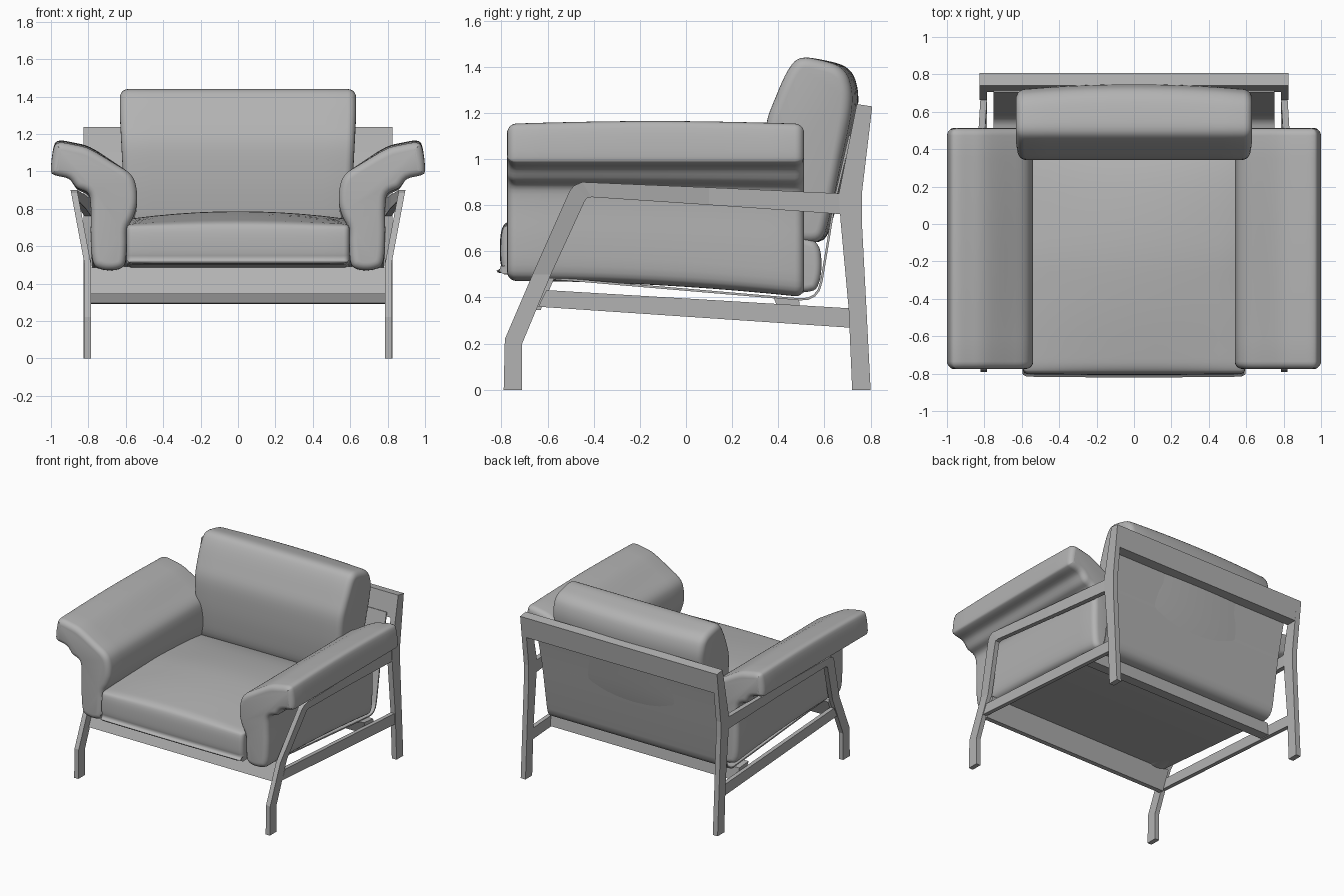
import bpy, bmesh, math
from mathutils import Vector

cube = bpy.data.objects.get("Cube")
if cube:
    bpy.data.objects.remove(cube, do_unlink=True)

grey = bpy.data.materials.new("plain_grey")
grey.use_nodes = True
colour = (0.45, 0.45, 0.45, 1)
grey.diffuse_color = colour
grey.node_tree.nodes["Principled BSDF"].inputs["Base Color"].default_value = colour


def clamp(v):
    return max(0.0, min(1.0, v))


def finish(name, bm, smooth=None):
    bmesh.ops.recalc_face_normals(bm, faces=bm.faces)
    mesh = bpy.data.meshes.new(name)
    bm.to_mesh(mesh)
    bm.free()
    mesh.materials.append(grey)
    ob = bpy.data.objects.new(name, mesh)
    bpy.context.scene.collection.objects.link(ob)
    if smooth:
        bpy.ops.object.select_all(action="DESELECT")
        ob.select_set(True)
        bpy.context.view_layer.objects.active = ob
        bpy.ops.object.shade_smooth_by_angle(angle=math.radians(smooth))
    return ob


def bridge(bm, rings):
    """Skin a row of closed rings and cap both ends."""
    loops = [[bm.verts.new(p) for p in ring] for ring in rings]
    n = len(loops[0])
    for a, b in zip(loops, loops[1:]):
        for i in range(n):
            j = (i + 1) % n
            bm.faces.new((a[i], a[j], b[j], b[i]))
    bm.faces.new(loops[0])
    bm.faces.new(loops[-1])


def ribbon(name, pairs, x0, x1, lean=lambda y, z: 0, smooth=None):
    """Bar whose side outline is given as pairs of (y, z) edge points."""
    bm = bmesh.new()
    rings = []
    for (ya, za), (yb, zb) in pairs:
        ring = []
        for x, y, z in ((x0, ya, za), (x1, ya, za), (x1, yb, zb), (x0, yb, zb)):
            ring.append((x + math.copysign(lean(y, z), x0 + x1), y, z))
        rings.append(ring)
    bridge(bm, rings)
    return finish(name, bm, smooth)


def curve_points(points, steps=4):
    """Closed smooth curve through the points."""
    pts = [Vector(p) for p in points]
    out = []
    n = len(pts)
    for i in range(n):
        a, b, c, d = (pts[(i + k) % n] for k in (-1, 0, 1, 2))
        for s in range(steps):
            t = s / steps
            out.append(b + 0.5 * t * (c - a + t * (2 * a - 5 * b + 4 * c - d
                                                   + t * (3 * (b - c) + d - a))))
    return out


def cushion(name, profile, start, end, radius, place, steps=10):
    """Extruded soft profile with rounded ends."""
    pts = curve_points(profile)
    n = len(pts)
    area = sum(pts[i - 1].cross(pts[i]) for i in range(n))
    normals = []
    for i in range(n):
        t = (pts[(i + 1) % n] - pts[i - 1]).normalized()
        normals.append(Vector((t.y, -t.x)) * (1 if area > 0 else -1))
    stations = []
    for k in range(6):
        a = math.pi / 2 * k / 5
        stations.append((start + radius * (1 - math.sin(a)), radius * (1 - math.cos(a))))
    stations.reverse()
    stations = [(s, r) for s, r in stations]
    head = sorted(((start + radius * (1 - math.cos(math.pi / 2 * k / 5)),
                    radius * (1 - math.sin(math.pi / 2 * k / 5))) for k in range(6)))
    tail = [(start + end - s, r) for s, r in reversed(head)]
    lo, hi = start + radius, end - radius
    middle = [(lo + (hi - lo) * k / steps, 0) for k in range(1, steps)]
    bm = bmesh.new()
    bridge(bm, [[place(s, *(p - m * r)) for p, m in zip(pts, normals)]
                for s, r in head + middle + tail])
    return finish(name, bm, 50)


# Side frames: the arm rail leans outward towards the front
def lean(y, z):
    return 0.075 * clamp((z - 0.5) / 0.4) * clamp((0.66 - y) / 1.1)


leg_and_arm = [((-0.79, 0), (-0.71, 0)), ((-0.785, 0.22), (-0.71, 0.2)),
               ((-0.665, 0.5), (-0.585, 0.5)), ((-0.505, 0.86), (-0.44, 0.815)),
               ((-0.485, 0.885), (-0.43, 0.83)), ((-0.45, 0.9), (-0.41, 0.835)),
               ((0.1, 0.877), (0.1, 0.801)), ((0.69, 0.85), (0.69, 0.76))]
post = [((0.72, 0), (0.80, 0)), ((0.705, 0.35), (0.782, 0.35)),
        ((0.67, 0.73), (0.762, 0.73)), ((0.662, 0.85), (0.762, 0.85)),
        ((0.74, 1.238), (0.807, 1.228))]
low_rail = [((-0.64, 0.36), (-0.605, 0.432)), ((0.73, 0.268), (0.73, 0.352))]
for side, s in (("left", 1), ("right", -1)):
    ribbon(side + "_front_leg_and_arm_rail", leg_and_arm, s * 0.785, s * 0.82, lean)
    ribbon(side + "_rear_post", post, s * 0.785, s * 0.825)
    ribbon(side + "_lower_rail", low_rail, s * 0.787, s * 0.818)

# Cross members
ribbon("front_plank", [((-0.665, 0.345), (-0.63, 0.345)),
                       ((-0.605, 0.485), (-0.57, 0.485))], -0.79, 0.79)
ribbon("rear_beam", [((0.42, 0.295), (0.5, 0.29)), ((0.38, 0.4), (0.49, 0.39))], -0.79, 0.79)
ribbon("back_board", [((0.707, 1.07), (0.788, 1.07)),
                      ((0.74, 1.238), (0.807, 1.228))], -0.79, 0.79)

# Thin shell carrying the cushions
path = [(-0.6, 0.48), (-0.05, 0.433), (0.49, 0.387), (0.53, 0.39), (0.56, 0.405),
        (0.58, 0.43), (0.592, 0.47), (0.65, 0.82), (0.715, 1.1)]
pairs = []
for i, p in enumerate(path):
    t = (Vector(path[min(i + 1, len(path) - 1)]) - Vector(path[max(i - 1, 0)])).normalized()
    pairs.append((p, (p[0] - t.y * 0.01, p[1] + t.x * 0.01)))
ribbon("seat_shell", pairs, -0.75, 0.75, smooth=40)

# Arm cushions: upright body with a flap rolled outward
arm = [(1.0, 1.01), (0.985, 1.13), (0.955, 1.16), (0.88, 1.15), (0.79, 1.125),
       (0.66, 1.045), (0.575, 0.985), (0.545, 0.92), (0.54, 0.83), (0.56, 0.755),
       (0.592, 0.69), (0.595, 0.6), (0.605, 0.505), (0.65, 0.475), (0.73, 0.477),
       (0.775, 0.515), (0.787, 0.65), (0.787, 0.8), (0.8, 0.88), (0.86, 0.91),
       (0.905, 0.96), (0.98, 0.98)]
for side, s in (("left", 1), ("right", -1)):
    def place_arm(y, x, z, s=s):
        t = (y + 0.78) / 1.29
        drop = 0.07 * t * t * clamp((0.95 - z) / 0.4)
        lift = 0.012 * math.sin(math.pi * clamp(t)) * clamp((z - 1.0) / 0.1)
        return s * x, y, z - drop + lift - 0.008 * clamp((z - 1.0) / 0.1)
    cushion(side + "_arm_cushion", arm, -0.775, 0.512, 0.04, place_arm)

# Seat cushion, crowned across its width
seat = [(-0.77, 0.5), (-0.8, 0.535), (-0.807, 0.6), (-0.8, 0.69), (-0.77, 0.728),
        (-0.68, 0.745), (-0.4, 0.775), (-0.1, 0.785), (0.25, 0.745), (0.5, 0.665),
        (0.57, 0.63), (0.587, 0.55), (0.575, 0.46), (0.53, 0.425), (0.35, 0.425),
        (-0.2, 0.46)]


def place_seat(x, y, z):
    return x, y + 0.012 * abs(x) ** 2 * (y < -0.6), z - 0.12 * x * x * clamp((z - 0.7) / 0.08)


cushion("seat_cushion", seat, -0.595, 0.595, 0.03, place_seat)

# Back cushion, leaning on the shell
back = [(0.37, 0.72), (0.35, 0.85), (0.342, 1.0), (0.348, 1.15), (0.385, 1.26),
        (0.445, 1.39), (0.5, 1.438), (0.6, 1.428), (0.69, 1.4), (0.735, 1.34),
        (0.745, 1.22), (0.7, 1.0), (0.64, 0.75), (0.595, 0.65), (0.5, 0.64), (0.42, 0.655)]


def place_back(x, y, z):
    k = (x / 0.63) ** 2
    width = 0.95 + 0.05 * clamp((z - 0.7) / 0.6)
    return x * width, y - 0.03 * k * clamp((y - 0.5) / 0.2), z


cushion("back_cushion", back, -0.632, 0.632, 0.045, place_back)
